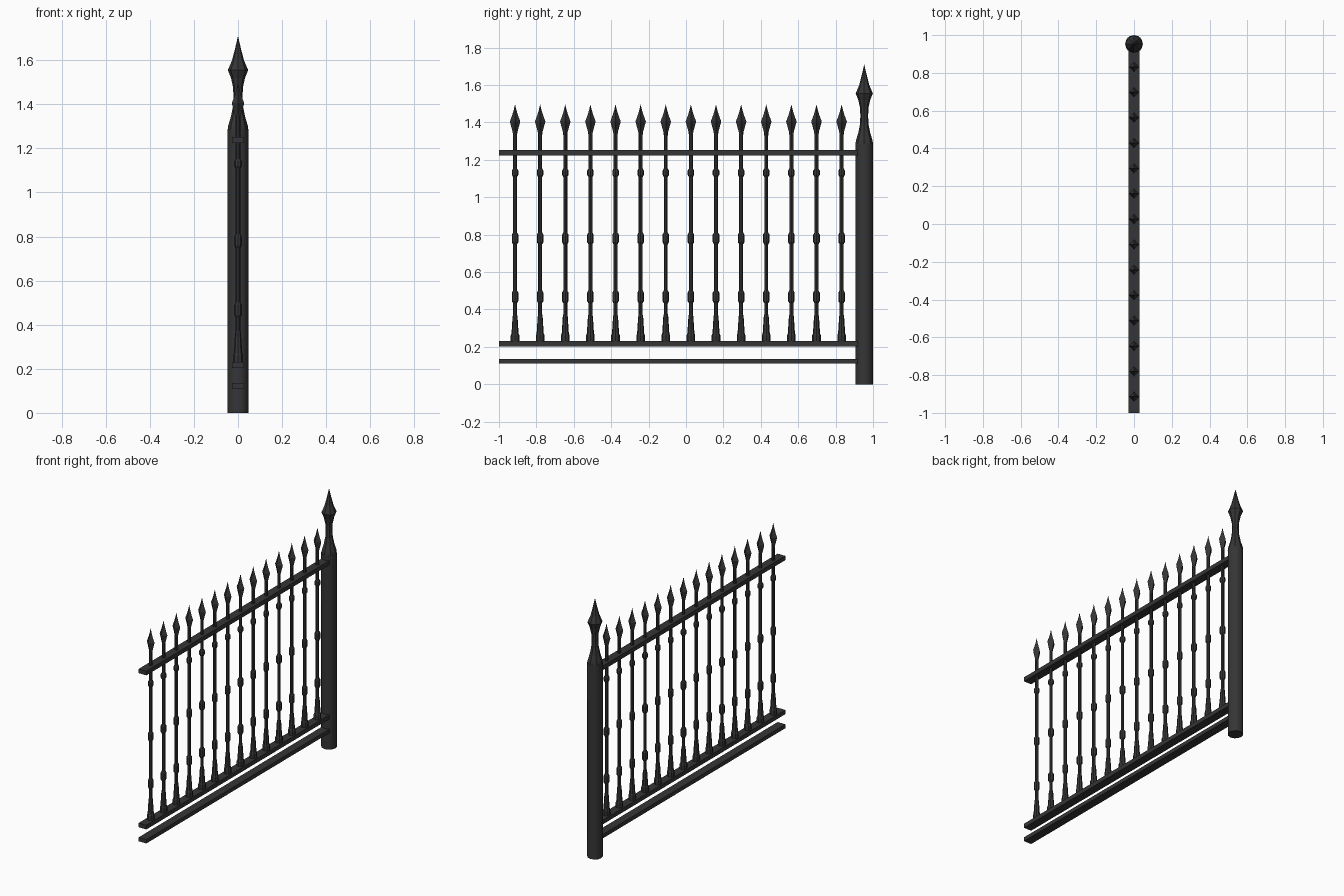
import bpy, bmesh, math

if "Cube" in bpy.data.objects:
    bpy.data.objects.remove(bpy.data.objects["Cube"])

iron = bpy.data.materials.new("dark iron")
iron.diffuse_color = (0.036, 0.036, 0.037, 1)
iron.use_nodes = True
iron.node_tree.nodes["Principled BSDF"].inputs["Base Color"].default_value = iron.diffuse_color


def finish(bm, name, smooth=None):
    bmesh.ops.recalc_face_normals(bm, faces=bm.faces)
    me = bpy.data.meshes.new(name)
    bm.to_mesh(me)
    bm.free()
    me.materials.append(iron)
    ob = bpy.data.objects.new(name, me)
    bpy.context.collection.objects.link(ob)
    if smooth:
        bpy.ops.object.select_all(action='DESELECT')
        bpy.context.view_layer.objects.active = ob
        ob.select_set(True)
        bpy.ops.object.shade_smooth_by_angle(angle=math.radians(smooth))
    return ob


def lathe(bm, profile, y, sides, star=1.0):
    """Stack of rings (radius, z); star < 1 pulls in every second corner."""
    rings = []
    for r, z in profile:
        if r == 0:
            rings.append([bm.verts.new((0, y, z))])
            continue
        ring = []
        for i in range(sides):
            a = 2 * math.pi * i / sides
            k = r * (star if i % 2 else 1)
            ring.append(bm.verts.new((k * math.cos(a), y + k * math.sin(a), z)))
        rings.append(ring)
    for a, b in zip(rings, rings[1:]):
        for i in range(sides):
            j = (i + 1) % sides
            if len(b) == 1:
                bm.faces.new((a[i], a[j], b[0]))
            elif len(a) == 1:
                bm.faces.new((a[0], b[j], b[i]))
            else:
                bm.faces.new((a[i], a[j], b[j], b[i]))
    for ring in (rings[0], rings[-1]):
        if len(ring) > 1:
            bm.faces.new(ring)


# End post: round column, then waisted spear finial
POST_Y = 0.953
bm = bmesh.new()
lathe(bm, [(0.047, 0), (0.047, 1.285)], POST_Y, 12)
finish(bm, "post_column", 35)
bm = bmesh.new()
lathe(bm, [(0.047, 1.285), (0.044, 1.305), (0.032, 1.345), (0.023, 1.39),
           (0.021, 1.43), (0.022, 1.475), (0.032, 1.52), (0.046, 1.555),
           (0.027, 1.60), (0.014, 1.65), (0, 1.71)], POST_Y, 8)
finish(bm, "post_finial")

# Three horizontal rails
for name, z0, z1 in (("top_rail", 1.224, 1.252), ("middle_rail", 0.203, 0.231),
                     ("bottom_rail", 0.11, 0.136)):
    bm = bmesh.new()
    bmesh.ops.create_cube(bm, size=1)
    for v in bm.verts:
        v.co = (v.co.x * 0.056, v.co.y * 1.92 - 0.04,
                (z0 + z1) / 2 + v.co.z * (z1 - z0))
    finish(bm, name)

# Fourteen balusters: flared foot, shaft with three collars, four-edged spear tip
S = 0.0105
shaft = [(0.023, 0.23), (0.023, 0.262), (0.019, 0.272), (0.0135, 0.36), (S, 0.375)]
for z0, z1 in ((0.435, 0.50), (0.75, 0.81), (1.11, 1.152)):
    shaft += [(S, z0 - 0.002), (0.0175, z0 + 0.010), (0.0175, z1 - 0.010), (S, z1 + 0.002)]
shaft += [(S, 1.35)]
spear = [(0.010, 1.325), (0.013, 1.35), (0.028, 1.405), (0.015, 1.44), (0.007, 1.467), (0, 1.497)]
for i in range(14):
    y = -0.914 + i * 1.746 / 13
    bm = bmesh.new()
    lathe(bm, shaft, y, 8)
    finish(bm, f"baluster_{i + 1}")
    bm = bmesh.new()
    lathe(bm, spear, y, 8, 0.65)
    finish(bm, f"spear_tip_{i + 1}")
